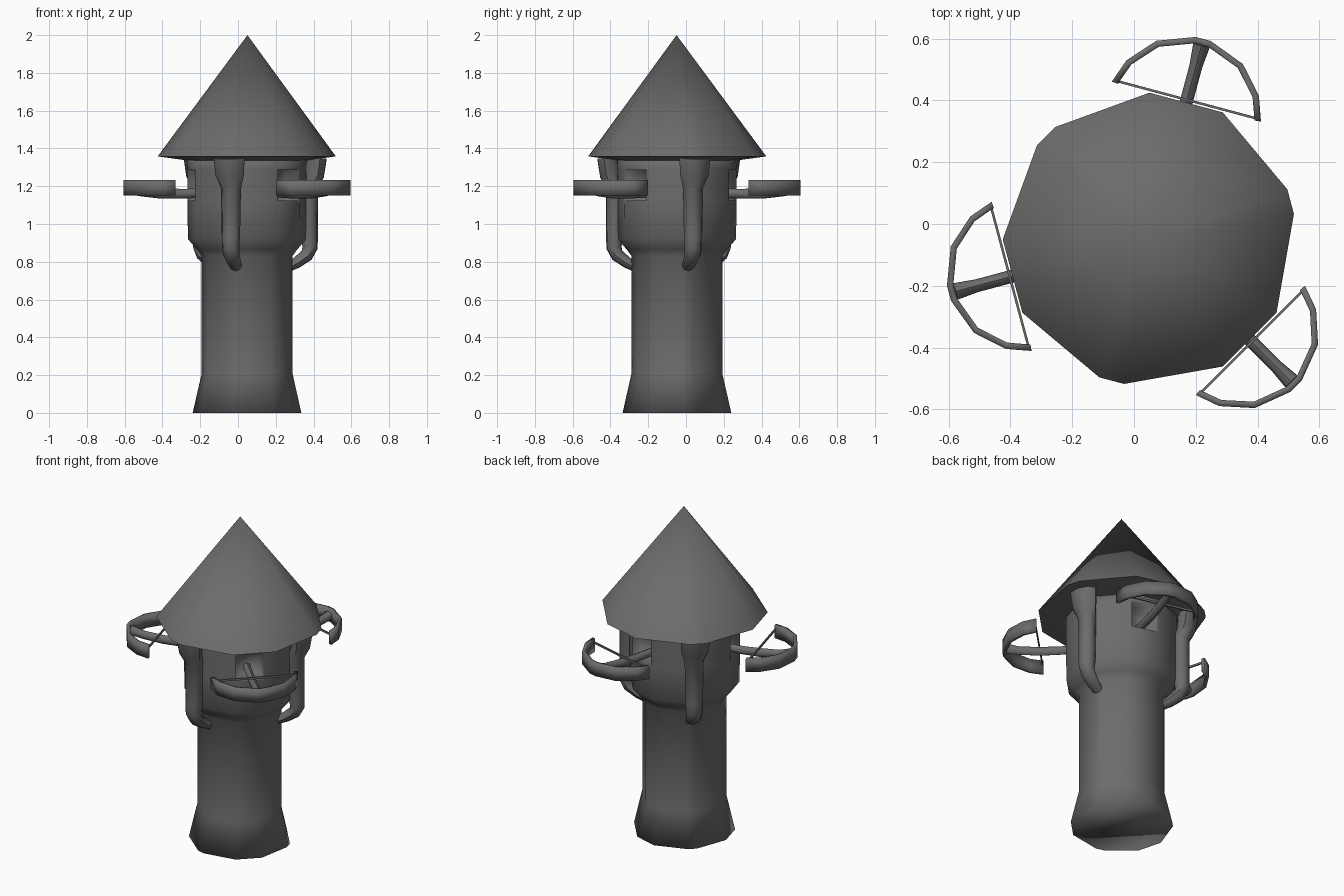
import bpy, bmesh
from math import sin, cos, radians, hypot
from mathutils import Vector

if "Cube" in bpy.data.objects:
    bpy.data.objects.remove(bpy.data.objects["Cube"])

AX = Vector((0.05, -0.05, 0))                   # tower axis
ANG = [a + s for s in (0, 120, 240) for a in (10, 20, 60, 90)]  # 12 uneven sides
GREY = bpy.data.materials.new("dark_grey")
GREY.diffuse_color = (0.15, 0.15, 0.15, 1)
GREY.use_nodes = True
GREY.node_tree.nodes["Principled BSDF"].inputs["Base Color"].default_value = GREY.diffuse_color


def polar(angle, d, t, z):
    """Point at radial distance d and sideways offset t along a direction."""
    a = radians(angle)
    return AX + Vector((d * cos(a) - t * sin(a), d * sin(a) + t * cos(a), z))


def finish(name, bm, angle=42):
    bmesh.ops.recalc_face_normals(bm, faces=bm.faces[:])
    me = bpy.data.meshes.new(name)
    bm.to_mesh(me)
    bm.free()
    me.materials.append(GREY)
    ob = bpy.data.objects.new(name, me)
    bpy.context.collection.objects.link(ob)
    bpy.ops.object.select_all(action='DESELECT')
    ob.select_set(True)
    bpy.context.view_layer.objects.active = ob
    bpy.ops.object.shade_smooth_by_angle(angle=radians(angle))
    return ob


def loft(bm, rings):
    """Skin a list of equal point rings and cap both ends."""
    vs = [[bm.verts.new(p) for p in r] for r in rings]
    n = len(vs[0])
    for a, b in zip(vs, vs[1:]):
        for i in range(n):
            j = (i + 1) % n
            bm.faces.new((a[i], a[j], b[j], b[i]))
    bm.faces.new(vs[0])
    bm.faces.new(vs[-1])


def ring(r, z):
    return [polar(a, r, 0, z) for a in ANG]


def tube(name, angle, path, sides=8):
    """Tube in a radial plane; path points are (d, z, half_width, half_depth)."""
    bm = bmesh.new()
    rings = []
    for i, (d, z, w, h) in enumerate(path):
        p, q = path[max(i - 1, 0)], path[min(i + 1, len(path) - 1)]
        td, tz = q[0] - p[0], q[1] - p[1]
        l = hypot(td, tz)
        nd, nz = -tz / l, td / l
        rings.append([polar(angle,
                            d + nd * h * sin(radians(360 * k / sides)),
                            w * cos(radians(360 * k / sides)),
                            z + nz * h * sin(radians(360 * k / sides)))
                      for k in range(sides)])
    loft(bm, rings)
    return finish(name, bm, 50)


# tower shaft and wider top room
bm = bmesh.new()
loft(bm, [ring(r, z) for r, z in ((.29, 0), (.242, .21), (.242, .83), (.268, .865),
                                  (.315, .92), (.318, 1.12), (.318, 1.29), (.318, 1.35))])
bmesh.ops.recalc_face_normals(bm, faces=bm.faces[:])
# window recesses pushed into the three weapon faces
for a in (75, 195, 315):
    c = polar(a, .307, 0, 1.205)
    f = min(bm.faces, key=lambda f: (f.calc_center_median() - c).length)
    bmesh.ops.inset_region(bm, faces=[f], thickness=.006)
    n = f.normal.copy()
    res = bmesh.ops.extrude_face_region(bm, geom=[f])
    new = [v for v in res['geom'] if isinstance(v, bmesh.types.BMVert)]
    bmesh.ops.translate(bm, verts=new, vec=-n * .09)
    if f.is_valid:
        bmesh.ops.delete(bm, geom=[f], context='FACES_ONLY')
finish("tower_body", bm, 110)

# roof cone with a slightly sloping soffit
bm = bmesh.new()
low = [bm.verts.new(p) for p in ring(.31, 1.335)]
rim = [bm.verts.new(p) for p in ring(.475, 1.358)]
tip = bm.verts.new(polar(0, 0, 0, 2.0))
for i in range(12):
    j = (i + 1) % 12
    bm.faces.new((low[i], low[j], rim[j], rim[i]))
    bm.faces.new((rim[i], rim[j], tip))
bm.faces.new(low)
finish("roof", bm)

# curved braces under the roof and the overhang, flaring at the top
for k, a in enumerate((15, 135, 255)):
    tube(f"brace_{k + 1}", a, [
        (.375, 1.35, .085, .06), (.365, 1.26, .078, .055), (.338, 1.19, .055, .048),
        (.338, .93, .05, .048), (.343, .875, .047, .042), (.325, .835, .045, .036),
        (.27, .795, .038, .03), (.22, .77, .03, .025)])

# three mounted bows: limb, string and stock
half = [(.25, .462), (.222, .541), (.145, .627), (.025, .672)]
arc = half + [(-t, d) for t, d in reversed(half)]
for k, a in enumerate((75, 195, 315)):
    bm = bmesh.new()
    rings = []
    for t, d in arc:
        s = Vector((t, d - .44))
        s = s * (1 - .021 / s.length)
        rings.append([polar(a, d, t, 1.152), polar(a, d, t, 1.232),
                      polar(a, s.y + .44, s.x, 1.232), polar(a, s.y + .44, s.x, 1.152)])
    loft(bm, rings)
    finish(f"bow_limb_{k + 1}", bm, 100)

    bm = bmesh.new()
    loft(bm, [[polar(a, .468 + dx, t, 1.21 + dz) for dx, dz in
               ((-.004, -.006), (.004, -.006), (.004, .006), (-.004, .006))]
              for t in (-.245, .245)])
    finish(f"bow_string_{k + 1}", bm)

    tube(f"bow_stock_{k + 1}", a, [
        (.21, 1.165, .022, .024), (.36, 1.16, .022, .026), (.47, 1.162, .021, .028),
        (.58, 1.172, .021, .026), (.655, 1.19, .028, .03)])
